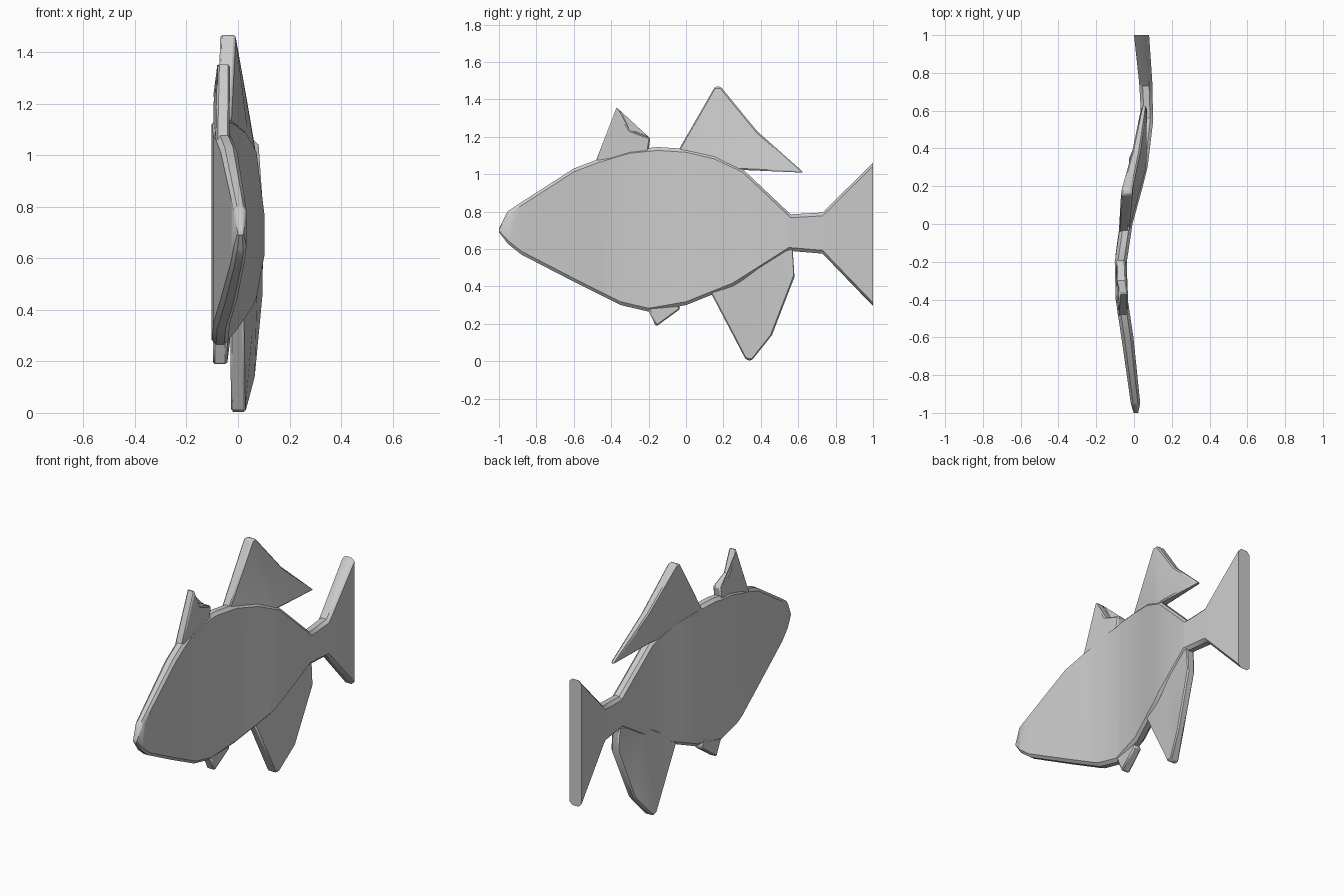
import bpy, bmesh, math

if "Cube" in bpy.data.objects:
    bpy.data.objects.remove(bpy.data.objects["Cube"])

grey = bpy.data.materials.new("plain grey")
grey.diffuse_color = (0.6, 0.6, 0.6, 1)
grey.use_nodes = True
grey.node_tree.nodes["Principled BSDF"].inputs["Base Color"].default_value = grey.diffuse_color


def lerp(points, y):
    """Piecewise linear value at y."""
    for (y0, a), (y1, b) in zip(points, points[1:]):
        if y <= y1:
            return a + (b - a) * (y - y0) / (y1 - y0)
    return points[-1][1]


def finish(bm, name):
    bmesh.ops.recalc_face_normals(bm, faces=bm.faces[:])
    mesh = bpy.data.meshes.new(name)
    bm.to_mesh(mesh)
    bm.free()
    mesh.materials.append(grey)
    obj = bpy.data.objects.new(name, mesh)
    bpy.context.collection.objects.link(obj)
    bpy.ops.object.select_all(action='DESELECT')
    obj.select_set(True)
    bpy.context.view_layer.objects.active = obj
    bpy.ops.object.shade_smooth_by_angle(angle=math.radians(35))
    return obj


# Body: back line, belly line, sideways swimming curve and half thickness
back = [(-1, .71), (-.955, .80), (-.88, .85), (-.6, 1.03), (-.47, 1.08), (-.3, 1.13),
        (-.15, 1.145), (0, 1.135), (.15, 1.10), (.3, 1.03), (.56, .785), (.73, .795), (1, 1.06)]
belly = [(-1, .69), (-.95, .625), (-.88, .57), (-.6, .425), (-.35, .30), (-.2, .265),
         (0, .30), (.15, .36), (.25, .40), (.55, .59), (.73, .575), (1, .295)]
curve = [(-1, .01), (-.95, .008), (-.6, -.035), (-.4, -.065), (-.2, -.07), (0, -.04),
         (.2, .015), (.3, .04), (.55, .07), (.75, .062), (1, .04)]
half = [(-1, .012), (-.95, .025), (-.6, .032), (.6, .032), (1, .04)]

stations = sorted({y for line in (back, belly, curve) for y, _ in line} | {-.8, -.1, .1, .42, .64, .87})
bm = bmesh.new()
rings = []
for y in stations:
    top, low, x, h = (lerp(line, y) for line in (back, belly, curve, half))
    c = min(.018, (top - low) / 3)      # chamfer of the rim
    section = [(-h, low + c), (-h * .5, low), (h * .5, low), (h, low + c),
               (h, top - c), (h * .5, top), (-h * .5, top), (-h, top - c)]
    rings.append([bm.verts.new((x + dx, y, z)) for dx, z in section])
for a, b in zip(rings, rings[1:]):
    for i in range(8):
        j = (i + 1) % 8
        bm.faces.new((a[i], a[j], b[j], b[i]))
bm.faces.new(rings[0])
bm.faces.new(rings[-1])
finish(bm, "body_and_tail")


def fin(name, outline):
    """Slab from (y, z, centre x, half thickness) outline points."""
    bm = bmesh.new()
    left = [bm.verts.new((x - h, y, z)) for y, z, x, h in outline]
    right = [bm.verts.new((x + h, y, z)) for y, z, x, h in outline]
    n = len(outline)
    for i in range(n):
        j = (i + 1) % n
        bm.faces.new((left[i], left[j], right[j], right[i]))
    caps = [bm.faces.new(left), bm.faces.new(right)]
    bmesh.ops.triangulate(bm, faces=caps)
    obj = finish(bm, name)
    bevel = obj.modifiers.new("rim", 'BEVEL')
    bevel.width = .008
    bevel.segments = 1
    bevel.limit_method = 'ANGLE'
    bevel.angle_limit = math.radians(50)


fin("front_back_fin", [(-.49, 1.05, -.06, .027), (-.37, 1.36, -.055, .025), (-.30, 1.235, -.068, .028),
                       (-.19, 1.195, -.07, .025), (-.205, 1.10, -.07, .027)])
fin("rear_back_fin", [(-.05, 1.11, -.055, .027), (.155, 1.468, -.04, .03), (.185, 1.468, -.038, .028),
                      (.38, 1.23, .01, .022), (.63, 1.008, .055, .015), (.31, 1.022, .04, .026),
                      (.22, 1.02, .02, .027)])
fin("rear_belly_fin", [(.12, .39, -.005, .027), (.32, .008, 0, .028), (.35, .002, .002, .028),
                       (.46, .14, .045, .022), (.58, .45, .072, .024), (.57, .61, .07, .026),
                       (.38, .55, .05, .027)])
fin("front_belly_fin", [(-.21, .29, -.07, .028), (-.16, .185, -.07, .028),
                        (-.03, .28, -.055, .025), (-.05, .33, -.055, .026)])
